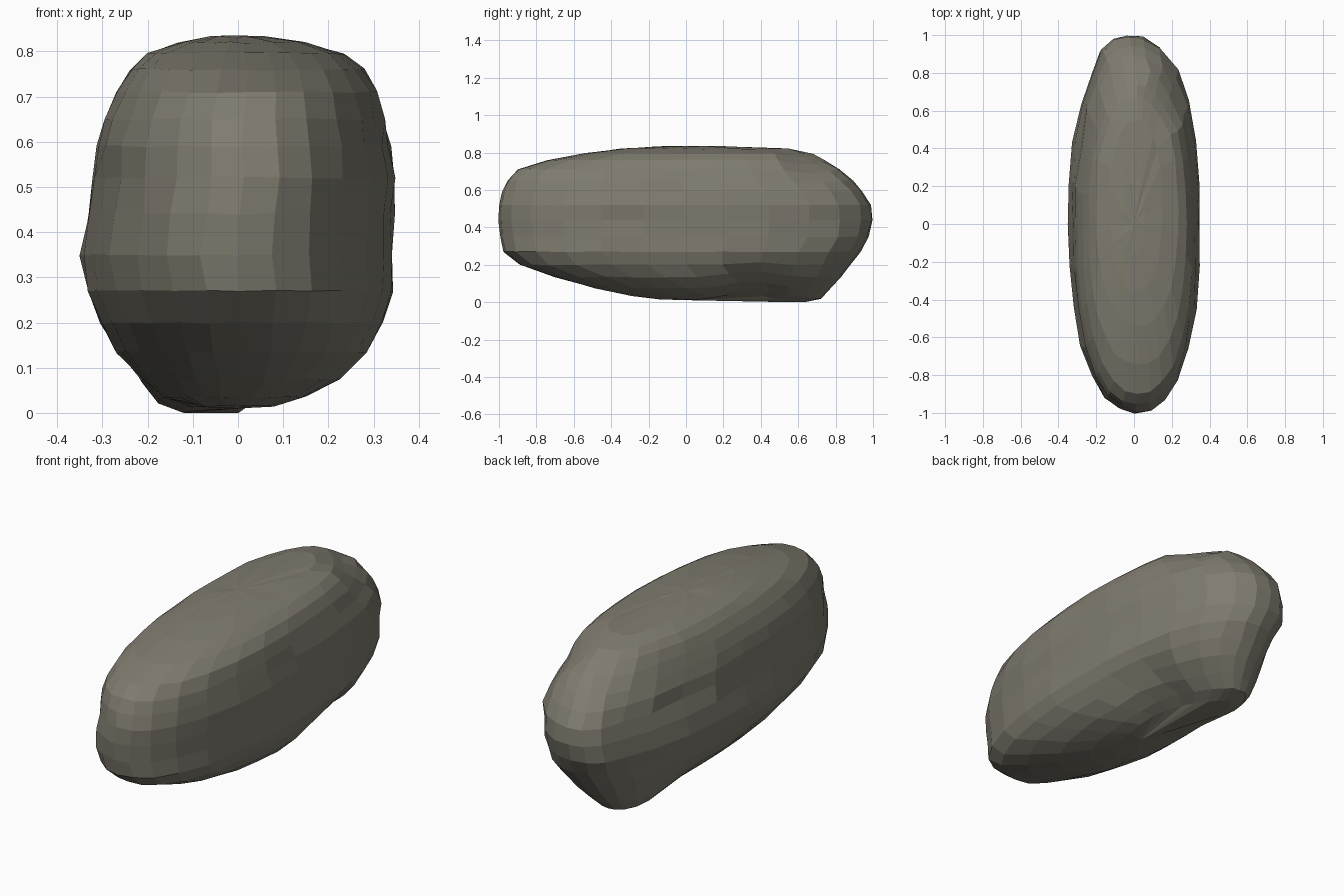
import bpy, bmesh, math, random

random.seed(7)

# Level rings up the height: z, y min, y max, x min, x max
RINGS = [
    (0.015, -0.14, 0.62, -0.10, 0.09),
    (0.035, -0.29, 0.72, -0.16, 0.15),
    (0.075, -0.49, 0.765, -0.215, 0.225),
    (0.135, -0.70, 0.825, -0.265, 0.285),
    (0.20, -0.885, 0.88, -0.305, 0.322),
    (0.27, -0.972, 0.935, -0.333, 0.345),
    (0.35, -0.99, 0.98, -0.349, 0.343),
    (0.44, -1.00, 1.00, -0.332, 0.343),
    (0.52, -0.995, 0.99, -0.320, 0.349),
    (0.59, -0.98, 0.945, -0.316, 0.339),
    (0.65, -0.955, 0.89, -0.297, 0.325),
    (0.71, -0.895, 0.82, -0.27, 0.308),
    (0.76, -0.74, 0.74, -0.242, 0.280),
    (0.795, -0.54, 0.675, -0.20, 0.232),
    (0.82, -0.35, 0.55, -0.13, 0.15),
    (0.832, -0.16, 0.22, -0.06, 0.06),
]
SIDES = 28

stone = bpy.data.materials.new("warm grey stone")
stone.diffuse_color = (0.215, 0.200, 0.160, 1)


def ring_points(z, y0, y1, x0, x1):
    """Long oval with slightly squared shoulders."""
    xc, yc = (x0 + x1) / 2, (y0 + y1) / 2
    hx, hy = (x1 - x0) / 2, (y1 - y0) / 2
    for i in range(SIDES):
        a = 2 * math.pi * i / SIDES
        c, s = math.cos(a), math.sin(a)
        n = 2.4 if c > 0 else 2.25
        r = (abs(c) ** n + abs(s) ** n) ** (-1 / n)
        x, y = xc + hx * c * r, yc + hy * s * r
        # the rear underside leans left into a foot
        if y > 0.3 and z < 0.25:
            x -= 0.07 * min(1, (y - 0.3) / 0.3) * (1 - z / 0.25)
        # ends taper to tips a little left of centre at the back
        if y > 0.8:
            x -= 0.04 * (y - 0.8) / 0.2
        j = 0.005
        yield (x + random.uniform(-j, j), y + random.uniform(-j, j),
               z + random.uniform(-j, j) * 0.5)


# Boulder body: skin the rings and close the top and bottom
bm = bmesh.new()
loops = [[bm.verts.new(p) for p in ring_points(*r)] for r in RINGS]
for a, b in zip(loops, loops[1:]):
    for i in range(SIDES):
        k = (i + 1) % SIDES
        bm.faces.new((a[i], a[k], b[k], b[i]))
for loop, tip in ((loops[0], (0.0, 0.05, 0.008)), (loops[-1], (0.0, 0.0, 0.835))):
    v = bm.verts.new(tip)
    for i in range(SIDES):
        bm.faces.new((loop[i], loop[(i + 1) % SIDES], v))

# Worn hollows and swellings: centre, radius, push
DENTS = [
    ((0.17, 0.65, 0.72), 0.17, (-0.03, 0, -0.025)),
    ((-0.30, 0.45, 0.65), 0.20, (0.02, 0, 0)),
    ((0.20, 0.36, 0.05), 0.24, (-0.03, 0, 0.035)),
    ((0.0, 0.18, 0.0), 0.14, (0, 0, 0.014)),
    ((-0.10, 0.62, 0.02), 0.20, (0, 0.01, -0.022)),
]
for c, rad, push in DENTS:
    for v in bm.verts:
        d = math.dist(v.co, c) / rad
        if d < 1:
            for k in range(3):
                v.co[k] += push[k] * (1 - d * d)
for v in bm.verts:
    v.co.z = max(0.0, v.co.z)

bmesh.ops.recalc_face_normals(bm, faces=bm.faces)
me = bpy.data.meshes.new("boulder")
bm.to_mesh(me)
bm.free()
me.materials.append(stone)
boulder = bpy.data.objects.new("boulder", me)
bpy.context.collection.objects.link(boulder)
